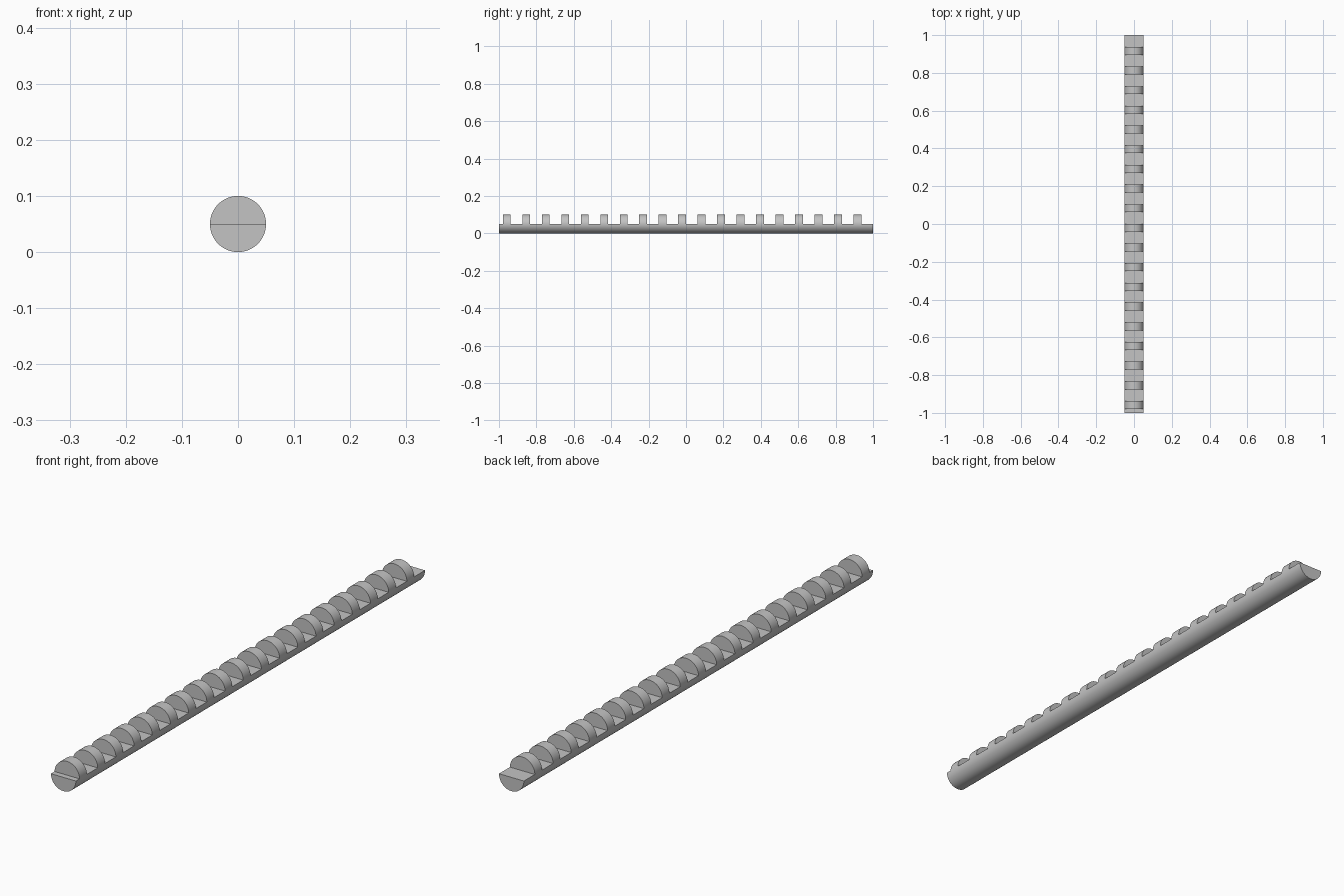
import bpy, bmesh, math

if "Cube" in bpy.data.objects:
    bpy.data.objects.remove(bpy.data.objects["Cube"])

RADIUS = 0.05
SEGS = 32            # segments per half circle
TEETH = 19
UNIT = 1 / 24        # tooth width
PITCH = 2.5 * UNIT
FIRST = -1 + UNIT / 2

# Stations along the rod: even intervals are gaps, odd intervals are teeth
stations = [-1.0]
for i in range(TEETH):
    start = FIRST + i * PITCH
    stations += [start, start + UNIT]
stations.append(1.0)

bm = bmesh.new()


def arc(y, a0, first, last):
    """Points of a half circle starting at angle a0, from index first to last."""
    return [bm.verts.new((RADIUS * math.cos(a0 + math.pi * k / SEGS), y,
                          RADIUS + RADIUS * math.sin(a0 + math.pi * k / SEGS)))
            for k in range(first, last + 1)]


def strip(a, b):
    """Quads between two rows of points."""
    for k in range(len(a) - 1):
        bm.faces.new((a[k], a[k + 1], b[k + 1], b[k]))


# Lower half rings run left to right, upper half rings run right to left
lower = [arc(y, math.pi, 0, SEGS) for y in stations]
upper = [None] * len(stations)
for i in range(1, len(stations) - 1):
    upper[i] = [lower[i][-1]] + arc(stations[i], 0, 1, SEGS - 1) + [lower[i][0]]

# Rod underside, tooth crowns and flat gap floors
for i in range(len(stations) - 1):
    strip(lower[i], lower[i + 1])
    if i % 2:
        strip(upper[i], upper[i + 1])
    else:
        bm.faces.new((lower[i][0], lower[i][-1], lower[i + 1][-1], lower[i + 1][0]))

# Tooth walls and rod ends
for ring in upper[1:-1]:
    bm.faces.new(ring)
bm.faces.new(lower[0])
bm.faces.new(lower[-1])
bmesh.ops.recalc_face_normals(bm, faces=bm.faces[:])

mesh = bpy.data.meshes.new("toothed_rod")
bm.to_mesh(mesh)
bm.free()
rod = bpy.data.objects.new("toothed_rod", mesh)
bpy.context.collection.objects.link(rod)

grey = bpy.data.materials.new("light_grey")
grey.diffuse_color = (0.55, 0.55, 0.55, 1)
grey.use_nodes = True
grey.node_tree.nodes["Principled BSDF"].inputs["Base Color"].default_value = grey.diffuse_color
mesh.materials.append(grey)

bpy.context.view_layer.objects.active = rod
rod.select_set(True)
bpy.ops.object.shade_smooth_by_angle(angle=math.radians(30))
